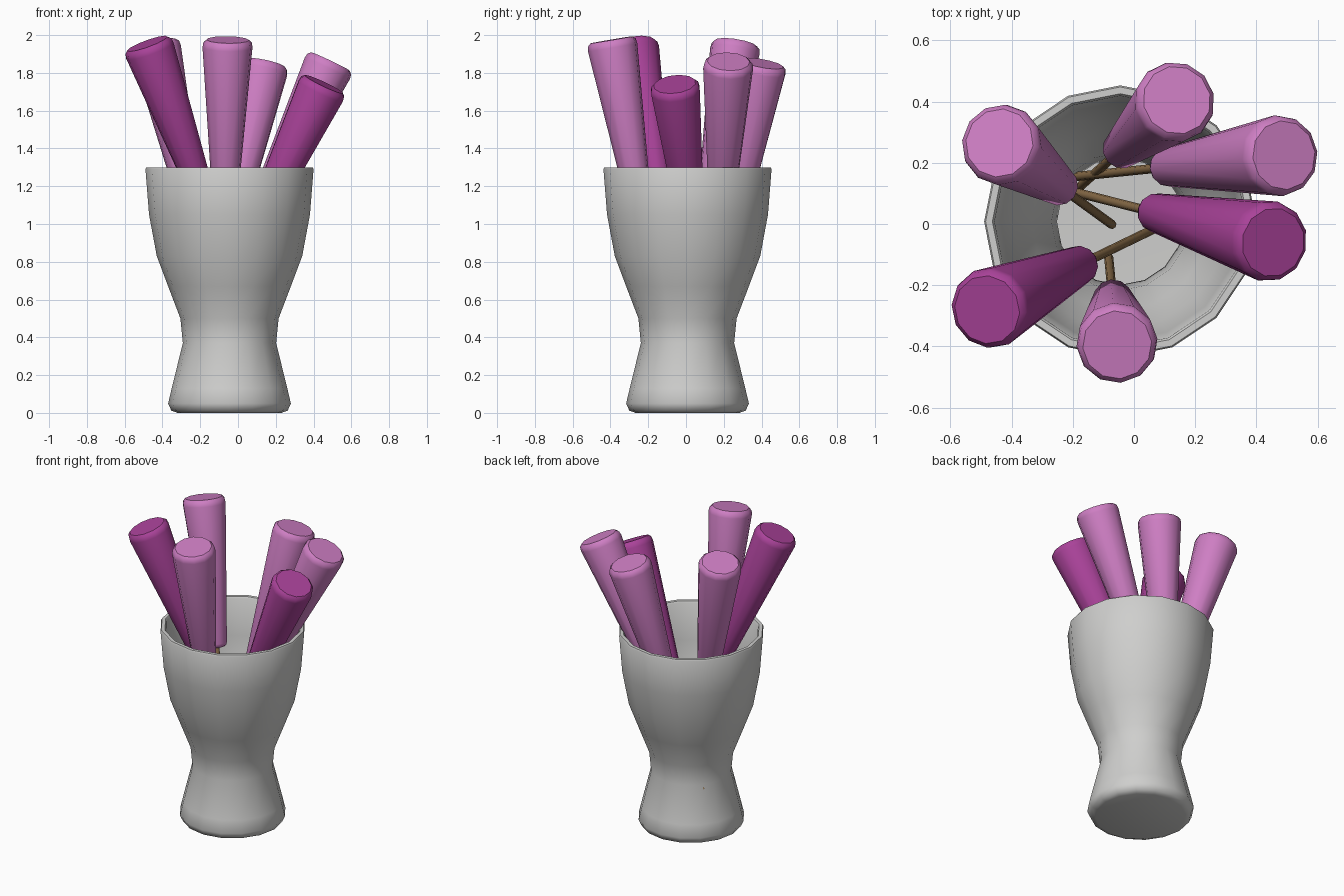
import bpy, bmesh, math
from mathutils import Vector

if "Cube" in bpy.data.objects:
    bpy.data.objects.remove(bpy.data.objects["Cube"])


def material(name, rgb):
    m = bpy.data.materials.new(name)
    m.diffuse_color = (*rgb, 1)
    m.use_nodes = True
    m.node_tree.nodes["Principled BSDF"].inputs["Base Color"].default_value = m.diffuse_color
    return m


GREY = material("vase_grey", (0.62, 0.62, 0.61))
PINK = material("light_pink", (0.62, 0.21, 0.55))
MAGENTA = material("magenta", (0.40, 0.055, 0.32))
BROWN = material("stem_brown", (0.25, 0.15, 0.065))


def lathe(name, profile, sides, mat, angle):
    """Spin (radius, height) points around z; ends with radius 0 become poles."""
    bm = bmesh.new()
    rings = []
    for r, z in profile:
        if r == 0:
            rings.append([bm.verts.new((0, 0, z))])
        else:
            rings.append([bm.verts.new((r * math.cos(2 * math.pi * i / sides),
                                        r * math.sin(2 * math.pi * i / sides), z))
                          for i in range(sides)])
    for a, b in zip(rings, rings[1:]):
        for i in range(sides):
            j = (i + 1) % sides
            if len(a) == 1:
                bm.faces.new((a[0], b[j], b[i]))
            elif len(b) == 1:
                bm.faces.new((a[i], a[j], b[0]))
            else:
                bm.faces.new((a[i], a[j], b[j], b[i]))
    bmesh.ops.recalc_face_normals(bm, faces=bm.faces)
    me = bpy.data.meshes.new(name)
    bm.to_mesh(me)
    bm.free()
    me.materials.append(mat)
    ob = bpy.data.objects.new(name, me)
    bpy.context.collection.objects.link(ob)
    bpy.ops.object.select_all(action='DESELECT')
    ob.select_set(True)
    bpy.context.view_layer.objects.active = ob
    bpy.ops.object.shade_smooth_by_angle(angle=math.radians(angle))
    return ob


def aim(ob, start, direction):
    ob.rotation_mode = 'QUATERNION'
    ob.rotation_quaternion = direction.to_track_quat('Z', 'Y')
    ob.location = start


# Hollow vase: outer wall up, over the rim, inner wall down to the floor
vase = lathe("vase", [
    (0, 0), (0.275, 0), (0.308, 0.012), (0.325, 0.05), (0.306, 0.13),
    (0.247, 0.37), (0.26, 0.50), (0.325, 0.67), (0.385, 0.83), (0.426, 1.05),
    (0.445, 1.29), (0.44, 1.30), (0.418, 1.30), (0.411, 1.29),
    (0.392, 1.05), (0.351, 0.84), (0.29, 0.68), (0.225, 0.51), (0.207, 0.38),
    (0.268, 0.13), (0.26, 0.05), (0, 0.045)], 16, GREY, 50)
vase.location = (-0.045, 0.008, 0)

# Flower heads: (lower end, centre of top cap, colour)
flowers = [
    ((-0.17, -0.13, 1.10), (-0.48, -0.28, 1.955), MAGENTA),
    ((0.06, 0.04, 0.91), (0.455, -0.06, 1.74), MAGENTA),
    ((0.10, 0.185, 1.04), (0.49, 0.225, 1.86), PINK),
    ((-0.045, 0.24, 0.96), (0.14, 0.405, 1.85), PINK),
    ((-0.24, 0.12, 1.06), (-0.44, 0.265, 1.955), PINK),
    ((-0.07, -0.24, 1.06), (-0.055, -0.395, 1.975), PINK),
]
STEM = 0.78
for n, (low, top, mat) in enumerate(flowers, 1):
    low, top = Vector(low), Vector(top)
    axis = (top - low).normalized()
    L = (top - low).length
    # Tapered head with rounded ends
    head = lathe(f"flower_head_{n}", [
        (0, 0), (0.045, 0), (0.058, 0.008), (0.064, 0.025),
        (0.133, L - 0.04), (0.129, L - 0.015), (0.113, L), (0, L)], 12, mat, 40)
    aim(head, low, axis)
    # Thin stem continuing down into the vase
    stem = lathe(f"stem_{n}", [(0, 0), (0.015, 0), (0.015, STEM + 0.03), (0, STEM + 0.03)],
                 8, BROWN, 50)
    aim(stem, low - axis * STEM, axis)
